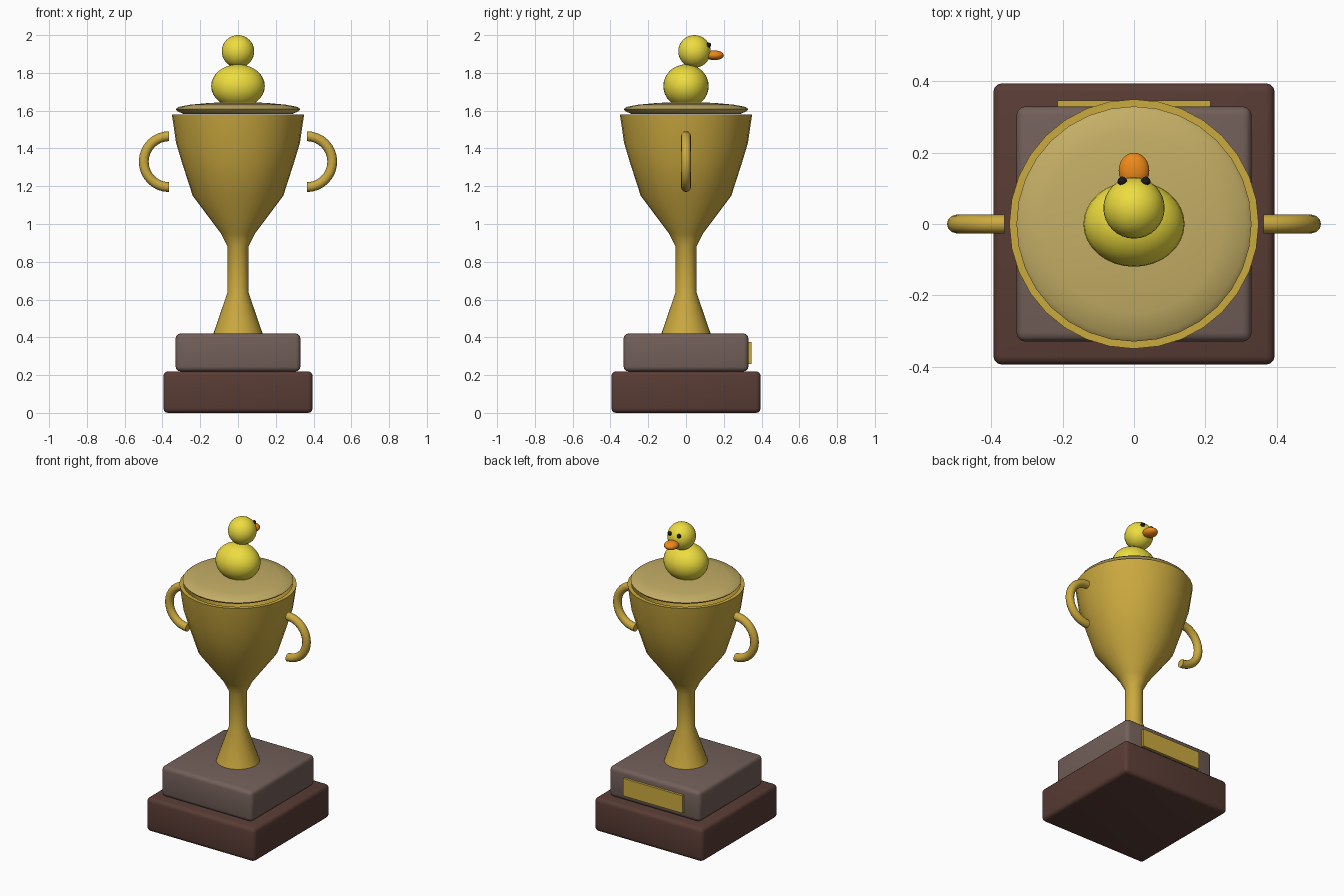
import bpy, math
from math import pi, cos, sin

if "Cube" in bpy.data.objects:
    bpy.data.objects.remove(bpy.data.objects["Cube"])


def mat(name, r, g, b):
    m = bpy.data.materials.new(name)
    m.diffuse_color = (r, g, b, 1)
    m.use_nodes = True
    m.node_tree.nodes["Principled BSDF"].inputs["Base Color"].default_value = m.diffuse_color
    return m


GOLD = mat("gold", 0.60, 0.40, 0.05)
PALE = mat("pale_gold", 0.55, 0.42, 0.13)
WOOD = mat("dark_wood", 0.10, 0.045, 0.035)
STONE = mat("grey_brown", 0.17, 0.115, 0.10)
YELLOW = mat("yellow", 0.85, 0.72, 0.05)
ORANGE = mat("orange", 0.85, 0.25, 0.01)
BLACK = mat("black", 0.01, 0.01, 0.01)


def finish(ob, name, m, angle=35):
    ob.name = name
    ob.data.materials.append(m)
    bpy.ops.object.select_all(action='DESELECT')
    ob.select_set(True)
    bpy.context.view_layer.objects.active = ob
    bpy.ops.object.shade_smooth_by_angle(angle=math.radians(angle))
    return ob


def block(name, m, lo, hi, bevel=0):
    bpy.ops.mesh.primitive_cube_add(size=1, location=[(a + b) / 2 for a, b in zip(lo, hi)])
    ob = bpy.context.object
    ob.scale = [b - a for a, b in zip(lo, hi)]
    bpy.ops.object.transform_apply(location=False, rotation=False, scale=True)
    if bevel:
        mod = ob.modifiers.new("bevel", 'BEVEL')
        mod.width, mod.segments = bevel, 3
        bpy.ops.object.modifier_apply(modifier="bevel")
    return finish(ob, name, m)


def ball(name, m, loc, radii, seg=32):
    bpy.ops.mesh.primitive_uv_sphere_add(segments=seg, ring_count=seg // 2, radius=1, location=loc)
    ob = bpy.context.object
    ob.scale = radii
    bpy.ops.object.transform_apply(location=False, rotation=False, scale=True)
    return finish(ob, name, m, 60)


def sweep(name, m, rings, angle=35):
    """Skin a list of equal-length point rings and cap both ends."""
    n = len(rings[0])
    verts = [p for r in rings for p in r]
    faces = [(i * n + j, i * n + (j + 1) % n, (i + 1) * n + (j + 1) % n, (i + 1) * n + j)
             for i in range(len(rings) - 1) for j in range(n)]
    faces += [tuple(reversed(range(n))), tuple(range(len(verts) - n, len(verts)))]
    me = bpy.data.meshes.new(name)
    me.from_pydata(verts, [], faces)
    ob = bpy.data.objects.new(name, me)
    bpy.context.collection.objects.link(ob)
    return finish(ob, name, m, angle)


def lathe(name, m, profile, n=32, angle=35):
    return sweep(name, m, [[(r * cos(2 * pi * j / n), r * sin(2 * pi * j / n), z)
                            for j in range(n)] for r, z in profile], angle)


# stepped plinth and plaque on the back
block("lower_base", WOOD, (-0.395, -0.395, 0), (0.395, 0.395, 0.22), 0.025)
block("upper_base", STONE, (-0.33, -0.33, 0.22), (0.33, 0.33, 0.42), 0.025)
block("plaque", GOLD, (-0.215, 0.325, 0.26), (0.215, 0.346, 0.375))

# stem and hollow bowl in one profile
lathe("cup", GOLD, [(0.13, 0.42), (0.055, 0.64), (0.055, 0.88), (0.09, 0.95), (0.24, 1.15),
                    (0.295, 1.32), (0.328, 1.43), (0.35, 1.58), (0.325, 1.58),
                    (0.305, 1.43), (0.22, 1.17), (0.06, 0.97)], angle=40)

# shallow domed lid with a thin lip
lathe("lid", PALE, [(0.29, 1.583), (0.32, 1.597), (0.33, 1.608), (0.315, 1.62),
                    (0.25, 1.632), (0.15, 1.641), (0.05, 1.645)], angle=60)

# half-ring handles
for side, label in ((-1, "left"), (1, "right")):
    rings = []
    for i in range(17):
        a = -pi / 2 + pi * i / 16
        ring = []
        for j in range(12):
            t = 2 * pi * j / 12
            r = 0.135 + 0.026 * cos(t)
            ring.append((side * (0.364 + r * cos(a)), side * 0.026 * sin(t), 1.33 + r * sin(a)))
        rings.append(ring[::-1])
    sweep(label + "_handle", GOLD, rings)

# duck finial facing +y
ball("duck_body", YELLOW, (0, 0, 1.73), (0.142, 0.12, 0.115))
ball("duck_head", YELLOW, (0, 0.045, 1.914), (0.086, 0.086, 0.086))
ball("beak", ORANGE, (0, 0.15, 1.893), (0.043, 0.05, 0.026), 24)
for side, label in ((-1, "left"), (1, "right")):
    ball(label + "_eye", BLACK, (side * 0.033, 0.12, 1.948), (0.013, 0.013, 0.013), 16)
